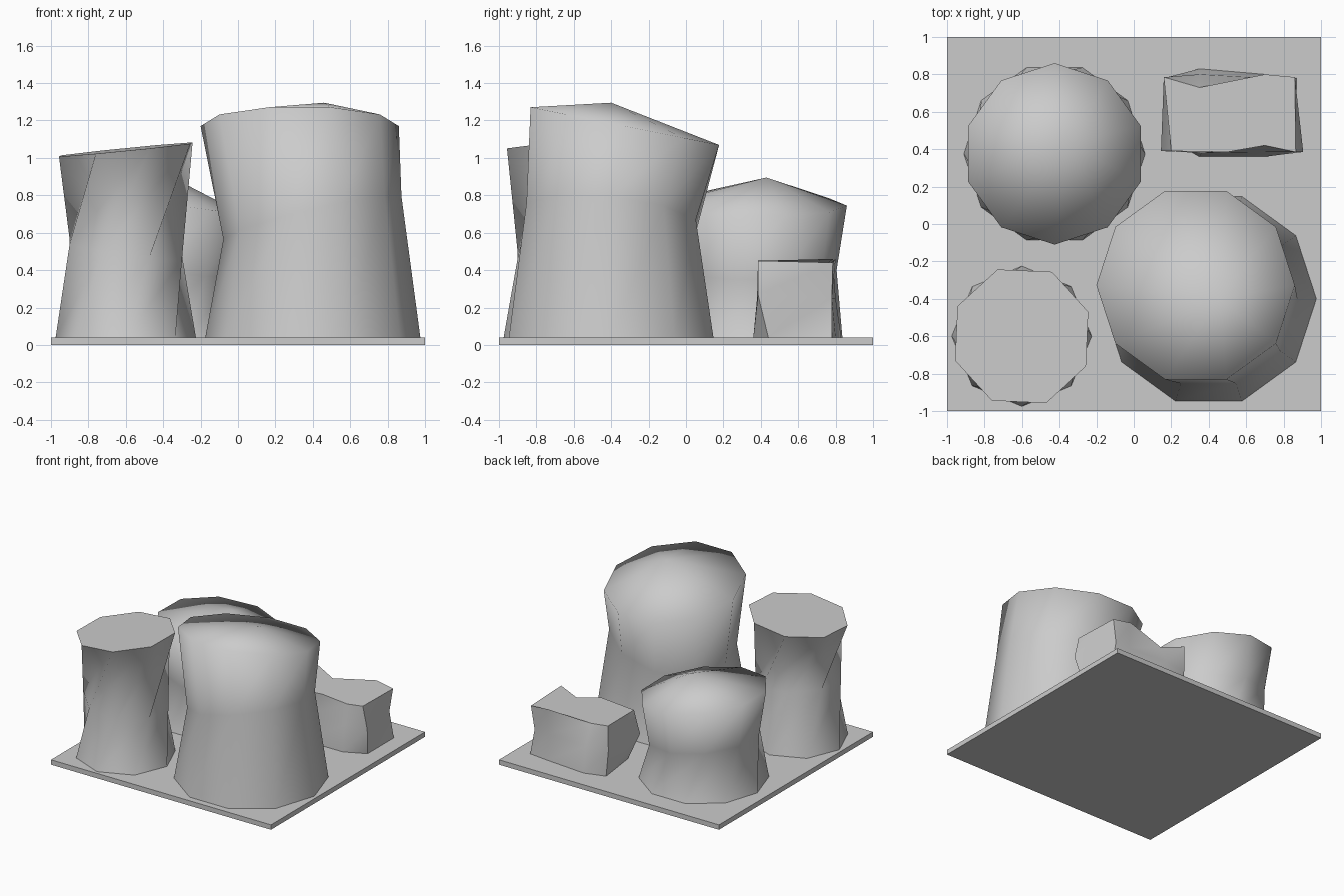
import bpy, bmesh, math

if "Cube" in bpy.data.objects:
    bpy.data.objects.remove(bpy.data.objects["Cube"])


def ring(n, center, radius, turn, height, slope=(0, 0)):
    """Tilted regular polygon ring of points."""
    pts = []
    for i in range(n):
        a = math.radians(turn) + 2 * math.pi * i / n
        dx, dy = radius * math.cos(a), radius * math.sin(a)
        pts.append((center[0] + dx, center[1] + dy,
                    height + slope[0] * dx + slope[1] * dy))
    return pts


def loft(name, rings, apex=None, sharp_angle=None):
    """Skin stacked rings; close with a flat cap or a fan to an apex."""
    bm = bmesh.new()
    rows = [[bm.verts.new(p) for p in r] for r in rings]
    n = len(rows[0])
    for lo, hi in zip(rows, rows[1:]):
        for i in range(n):
            j = (i + 1) % n
            bm.faces.new((lo[i], lo[j], hi[j]))
            bm.faces.new((lo[i], hi[j], hi[i]))
    caps = [bm.faces.new(rows[0][::-1])]
    top = rows[-1]
    if apex:
        tip = bm.verts.new(apex)
        for i in range(n):
            bm.faces.new((top[i], top[(i + 1) % n], tip))
    else:
        caps.append(bm.faces.new(top))
    bm.normal_update()
    for f in bm.faces:
        f.smooth = True
    # flat caps keep a crisp rim
    for cap in caps:
        for e in cap.edges:
            e.smooth = False
    if sharp_angle:
        for e in bm.edges:
            if e.calc_face_angle(0) > math.radians(sharp_angle):
                e.smooth = False
    mesh = bpy.data.meshes.new(name)
    bm.to_mesh(mesh)
    bm.free()
    obj = bpy.data.objects.new(name, mesh)
    bpy.context.collection.objects.link(obj)
    return obj


# Ground slab
bpy.ops.mesh.primitive_cube_add(size=2, location=(0, 0, 0.02))
slab = bpy.context.object
slab.name = "ground_slab"
slab.scale = (1, 1, 0.02)

# Tall boulder with a slanted domed top
loft("tall_boulder", [
    ring(10, (0.4, -0.4), 0.575, 0, 0.04),
    ring(10, (0.398, -0.4), 0.476, 0, 0.68, (0.24, -0.1)),
    ring(10, (0.33, -0.327), 0.53, 0, 1.17, (0, -0.2)),
], apex=(0.46, -0.4, 1.295))

# Short boulder with a domed top
loft("short_boulder", [
    ring(10, (-0.425, 0.375), 0.485, 0, 0.04),
    ring(10, (-0.425, 0.375), 0.43, 18, 0.40, (-0.12, 0)),
    ring(10, (-0.425, 0.375), 0.485, 18, 0.752, (-0.13, -0.015)),
], apex=(-0.35, 0.43, 0.895))

# Flat-topped pillar
loft("pillar_stone", [
    ring(8, (-0.6, -0.6), 0.375, 0, 0.04),
    ring(8, (-0.6, -0.6), 0.325, 22.5, 0.51, (-0.14, 0.1)),
    ring(8, (-0.6, -0.6), 0.38, 65, 1.045, (0.1, 0.02)),
])

# Uneven block
loft("block_stone", [
    [(.225, .43, .04), (.35, .36, .04), (.7, .36, .04), (.87, .44, .04),
     (.87, .78, .04), (.7, .80, .04), (.35, .83, .04), (.18, .78, .04)],
    [(.145, .39, .25), (.36, .38, .25), (.7, .385, .25), (.905, .385, .27),
     (.83, .78, .25), (.7, .78, .25), (.35, .80, .25), (.16, .78, .25)],
    [(.20, .39, .43), (.5, .385, .45), (.7, .42, .41), (.865, .385, .45),
     (.86, .785, .44), (.7, .80, .46), (.35, .73, .41), (.16, .785, .46)],
], sharp_angle=40)
